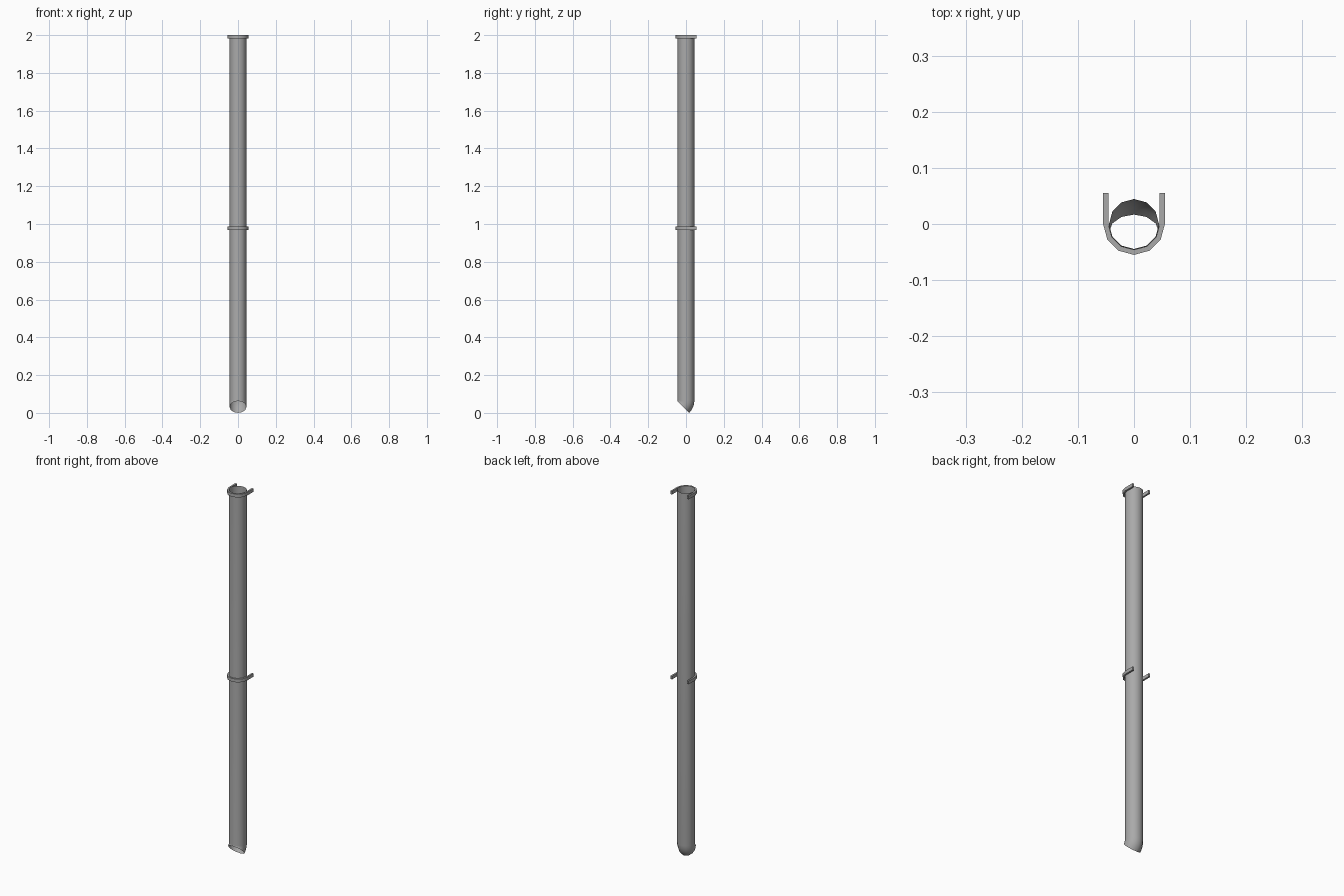
import bpy, bmesh
from math import sin, cos, pi, radians

if "Cube" in bpy.data.objects:
    bpy.data.objects.remove(bpy.data.objects["Cube"])

SIDES = 12
R = 0.0445         # pipe radius
BEND = 0.05        # elbow bend radius
Z_BEND = (BEND + R) * sin(pi / 4)   # elbow start height, puts the tip on z = 0

# Dark grey metal
metal = bpy.data.materials.new("dark_grey_metal")
metal.diffuse_color = (0.4, 0.4, 0.4, 1)
metal.use_nodes = True
metal.node_tree.nodes["Principled BSDF"].inputs["Base Color"].default_value = metal.diffuse_color


def finish(name, bm):
    bmesh.ops.recalc_face_normals(bm, faces=bm.faces)
    mesh = bpy.data.meshes.new(name)
    bm.to_mesh(mesh)
    bm.free()
    mesh.materials.append(metal)
    obj = bpy.data.objects.new(name, mesh)
    bpy.context.collection.objects.link(obj)
    bpy.ops.object.select_all(action='DESELECT')
    obj.select_set(True)
    bpy.context.view_layer.objects.active = obj
    bpy.ops.object.shade_smooth_by_angle(angle=radians(35))
    return obj


def skin(bm, rings):
    for a, b in zip(rings, rings[1:]):
        for i in range(len(a)):
            j = (i + 1) % len(a)
            bm.faces.new((a[i], a[j], b[j], b[i]))


# Open pipe: straight run, then a 45 degree elbow facing forward
bm = bmesh.new()
rings = []
for z, bend in [(2.0, 0)] + [(Z_BEND, radians(45) * k / 4) for k in range(5)]:
    ring = []
    for i in range(SIDES):
        a = 2 * pi * i / SIDES
        arm = BEND + R * sin(a)
        ring.append(bm.verts.new((R * cos(a), arm * cos(bend) - BEND, z - arm * sin(bend))))
    rings.append(ring)
# lower the elbow so the ring tops follow the bend centre height
skin(bm, rings)
finish("downpipe", bm)


# U-shaped wall bracket: half ring round the front with two straight arms
def bracket(name, z_top, height=0.018, inner=0.0458, outer=0.055, back=0.055):
    bm = bmesh.new()
    angles = [pi + pi * k / 6 for k in range(7)]
    path = [((-1, 0), back)] + [((cos(a), sin(a)), None) for a in angles] + [((1, 0), back)]
    sections = []
    for (dx, dy), y in path:
        sec = []
        for r, z in ((inner, 0), (outer, 0), (outer, -height), (inner, -height)):
            sec.append(bm.verts.new((dx * r, dy * r if y is None else y, z_top + z)))
        sections.append(sec)
    skin(bm, sections)
    bm.faces.new(sections[0])
    bm.faces.new(sections[-1])
    finish(name, bm)


bracket("upper_bracket", 2.0)
bracket("middle_bracket", 0.986)
